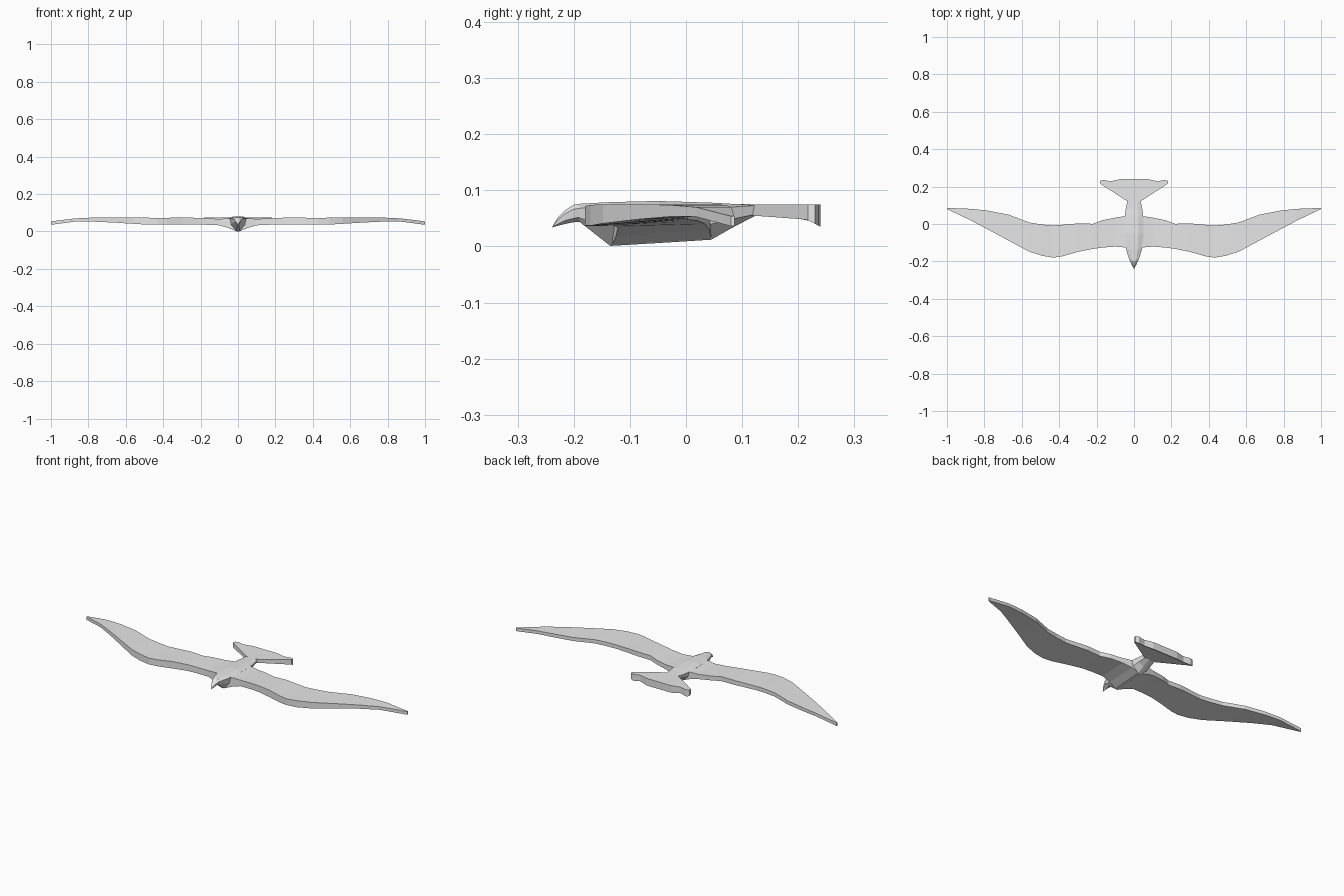
import bpy, bmesh

grey = bpy.data.materials.new("plain grey")
grey.diffuse_color = (0.8, 0.8, 0.8, 1)


def finish(name, bm):
    bmesh.ops.recalc_face_normals(bm, faces=bm.faces)
    mesh = bpy.data.meshes.new(name)
    bm.to_mesh(mesh)
    bm.free()
    mesh.materials.append(grey)
    obj = bpy.data.objects.new(name, mesh)
    bpy.context.collection.objects.link(obj)
    return obj


def loft(name, rings):
    """Skin a row of equal closed rings and cap both ends."""
    bm = bmesh.new()
    rows = [[bm.verts.new(p) for p in ring] for ring in rings]
    n = len(rows[0])
    for a, b in zip(rows, rows[1:]):
        for i in range(n):
            j = (i + 1) % n
            bm.faces.new((a[i], a[j], b[j], b[i]))
    bm.faces.new(rows[0])
    bm.faces.new(rows[-1])
    return finish(name, bm)


def body_ring(y, w, top, shoulder, low, bottom):
    half = [(0.45 * w, top), (w, shoulder), (0.85 * w, low), (0.2 * w, bottom)]
    return ([(x, y, z) for x, z in half] +
            [(-x, y, z) for x, z in reversed(half)])


# Body: y, half width, top, shoulder, lower side, belly
loft("body", [body_ring(*s) for s in [
    (-0.190, 0.026, 0.076, 0.068, 0.052, 0.044),
    (-0.135, 0.042, 0.079, 0.070, 0.036, 0.001),
    (-0.050, 0.052, 0.081, 0.071, 0.036, 0.006),
    (0.045, 0.049, 0.078, 0.070, 0.040, 0.012),
    (0.080, 0.044, 0.076, 0.070, 0.048, 0.032),
    (0.122, 0.036, 0.075, 0.073, 0.057, 0.054),
]])

# Hooked beak
loft("beak", [body_ring(*s) for s in [
    (-0.190, 0.026, 0.076, 0.068, 0.052, 0.044),
    (-0.201, 0.020, 0.074, 0.066, 0.050, 0.043),
    (-0.216, 0.013, 0.064, 0.058, 0.046, 0.040),
    (-0.228, 0.007, 0.052, 0.048, 0.040, 0.037),
    (-0.238, 0.001, 0.036, 0.035, 0.035, 0.034),
]])

# Wings: x, leading y, trailing y, top, leading underside, trailing underside
stations = [
    (0.01, -0.132, 0.045, 0.074, 0.002, 0.013),
    (0.05, -0.125, 0.042, 0.070, 0.018, 0.029),
    (0.10, -0.121, 0.034, 0.067, 0.033, 0.040),
    (0.17, -0.126, 0.020, 0.070, 0.036, 0.046),
    (0.22, -0.133, 0.001, 0.073, 0.038, 0.048),
    (0.30, -0.149, 0.003, 0.075, 0.036, 0.050),
    (0.38, -0.172, -0.004, 0.073, 0.036, 0.050),
    (0.43, -0.180, -0.008, 0.072, 0.037, 0.050),
    (0.49, -0.170, -0.003, 0.074, 0.037, 0.052),
    (0.56, -0.148, 0.008, 0.075, 0.041, 0.054),
    (0.67, -0.089, 0.050, 0.075, 0.048, 0.055),
    (0.78, -0.030, 0.071, 0.074, 0.053, 0.055),
    (0.87, 0.018, 0.081, 0.070, 0.053, 0.053),
    (1.00, 0.080, 0.086, 0.054, 0.036, 0.036),
]


def wing_ring(side, x, front, back, top, low_front, low_back):
    x *= side
    return [(x, front, top), (x, back, top), (x, back, low_back), (x, front, low_front)]


loft("wings", [wing_ring(-1, *s) for s in reversed(stations)] +
     [wing_ring(1, *s) for s in stations])

# Tail fan: x, front y, back y for each column
columns = [(0.03, 0.118, 0.240), (0.075, 0.147, 0.240), (0.125, 0.179, 0.228),
           (0.165, 0.205, 0.236), (0.182, 0.217, 0.230)]


def tail_low(y):
    if y < 0.215:
        return 0.055 - 0.007 * (y - 0.118) / 0.097
    return 0.048 - 0.013 * (y - 0.215) / 0.025


def tail_ring(side, x, front, back):
    x *= side
    mid = max(front + 0.002, min(0.215, back - 0.004))
    return [(x, front, 0.075), (x, back, 0.075), (x, back, tail_low(back)),
            (x, mid, tail_low(mid)), (x, front, tail_low(front))]


loft("tail", [tail_ring(-1, *c) for c in reversed(columns)] +
     [tail_ring(1, *c) for c in columns])
